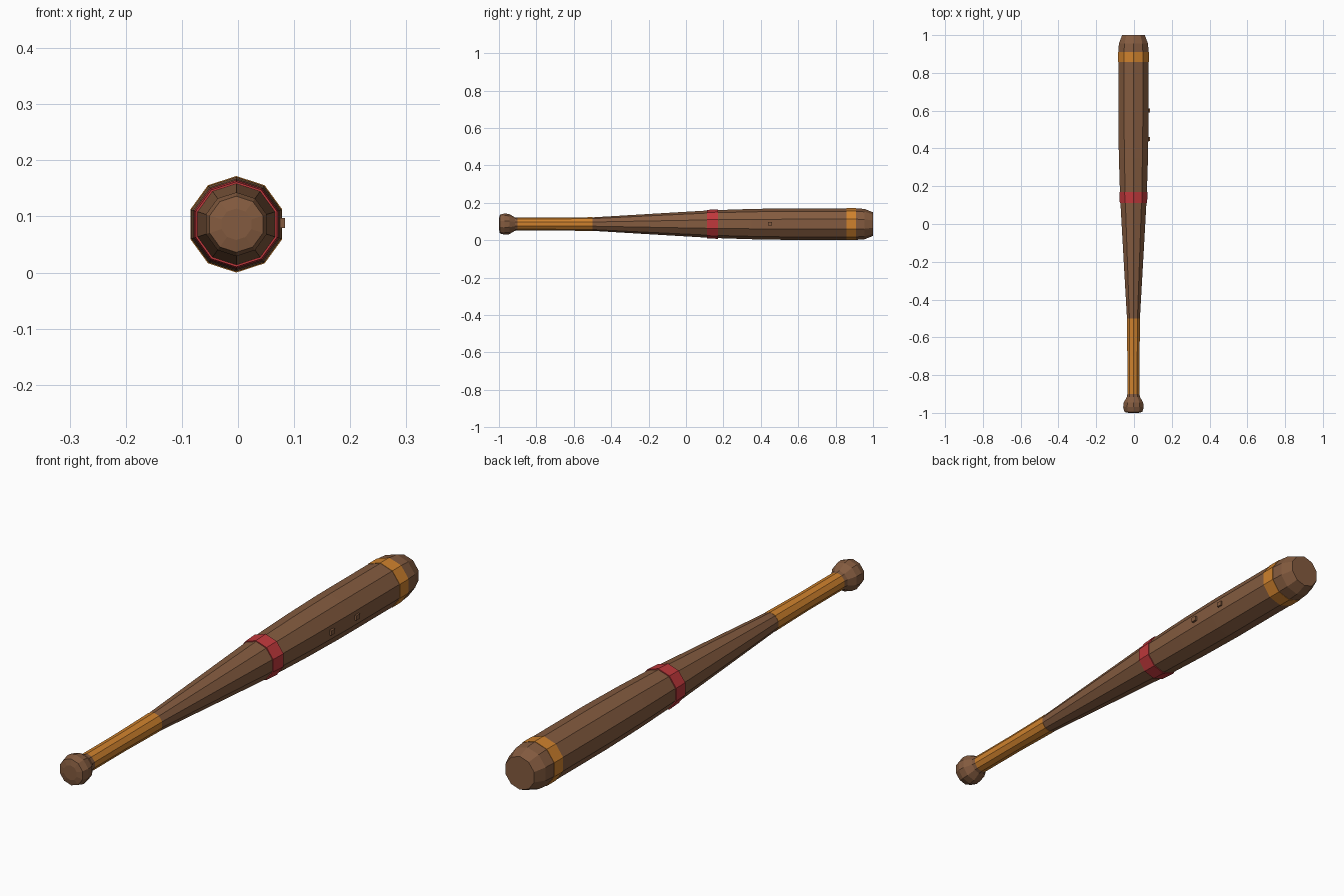
import bpy, bmesh, math

cube = bpy.data.objects.get("Cube")
if cube:
    bpy.data.objects.remove(cube, do_unlink=True)

SIDES = 10
CX, CZ = -0.003, 0.086


def material(name, rgb):
    m = bpy.data.materials.new(name)
    m.use_nodes = True
    m.diffuse_color = (*rgb, 1)
    m.node_tree.nodes["Principled BSDF"].inputs["Base Color"].default_value = (*rgb, 1)
    return m


BROWN = material("brown wood", (0.23, 0.105, 0.05))
ORANGE = material("orange wrap", (0.62, 0.22, 0.026))
RED = material("red band", (0.53, 0.04, 0.045))


def finish(name, bm, mat):
    bmesh.ops.recalc_face_normals(bm, faces=bm.faces)
    me = bpy.data.meshes.new(name)
    bm.to_mesh(me)
    bm.free()
    me.materials.append(mat)
    ob = bpy.data.objects.new(name, me)
    bpy.context.collection.objects.link(ob)
    return ob


def turned(name, profile, mat):
    """Ten-sided solid along y from (y, radius) pairs, with a corner at the top."""
    bm = bmesh.new()
    rings = []
    for y, r in profile:
        angles = [math.pi / 2 + math.tau * i / SIDES for i in range(SIDES)]
        rings.append([bm.verts.new((CX + r * math.cos(a), y, CZ + r * math.sin(a)))
                      for a in angles])
    for a, b in zip(rings, rings[1:]):
        for i in range(SIDES):
            j = (i + 1) % SIDES
            bm.faces.new((a[i], a[j], b[j], b[i]))
    bm.faces.new(rings[0])
    bm.faces.new(rings[-1])
    return finish(name, bm, mat)


# Knob at the end of the handle
turned("knob", [(-1, 0.028), (-0.995, 0.05), (-0.97, 0.057), (-0.945, 0.054),
                (-0.915, 0.036), (-0.9, 0.034)], BROWN)

# Wrapped grip
turned("grip", [(-0.915, 0.034), (-0.7, 0.034), (-0.5, 0.037)], ORANGE)

# Tapered barrel with a chamfered tip
turned("barrel", [(-0.5, 0.036), (-0.2, 0.054), (0.14, 0.074), (0.35, 0.081),
                  (0.55, 0.0845), (0.91, 0.0845), (0.955, 0.081), (1, 0.063)], BROWN)

# Raised bands
turned("middle_band", [(0.112, 0.076), (0.17, 0.079)], RED)
turned("tip_band", [(0.857, 0.086), (0.91, 0.086)], ORANGE)

# Two small studs on the flat left side
for name, y in (("rear_stud", 0.6), ("front_stud", 0.45)):
    bm = bmesh.new()
    bmesh.ops.create_cube(bm, size=1)
    bmesh.ops.scale(bm, vec=(0.012, 0.022, 0.018), verts=bm.verts)
    bmesh.ops.translate(bm, vec=(0.078, y, 0.088), verts=bm.verts)
    finish(name, bm, BROWN)
